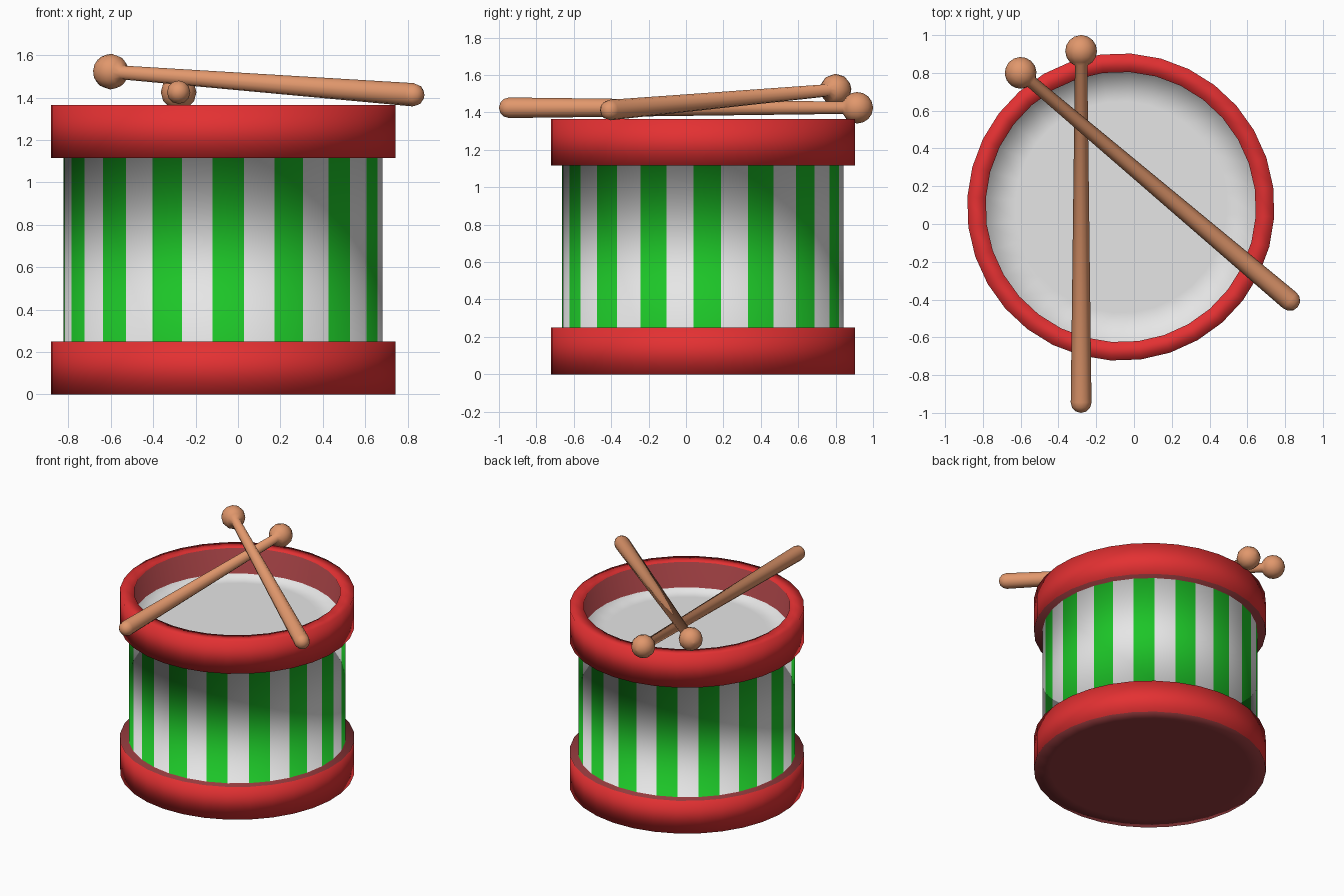
import bpy, bmesh, math
from mathutils import Vector, Matrix

cube = bpy.data.objects.get("Cube")
if cube:
    bpy.data.objects.remove(cube, do_unlink=True)


def make_material(name, rgb):
    mat = bpy.data.materials.new(name)
    mat.use_nodes = True
    mat.diffuse_color = (*rgb, 1)
    mat.node_tree.nodes["Principled BSDF"].inputs["Base Color"].default_value = (*rgb, 1)
    return mat


red = make_material("bright red", (0.77, 0.03, 0.032))
dull_red = make_material("dull red", (0.30, 0.043, 0.047))
white = make_material("white", (0.79, 0.79, 0.79))
green = make_material("green", (0.012, 0.56, 0.021))
wood = make_material("wood", (0.75, 0.31, 0.15))


def lathe(name, profile, steps, materials, start=0.0):
    """Turn a (radius, height) profile around z into a smooth mesh."""
    bm = bmesh.new()
    turn = Matrix.Rotation(start, 3, 'Z')
    verts = [bm.verts.new(turn @ Vector((r, 0, z))) for r, z in profile]
    edges = [bm.edges.new(pair) for pair in zip(verts, verts[1:])]
    bmesh.ops.spin(bm, geom=verts + edges, cent=(0, 0, 0), axis=(0, 0, 1),
                   angle=math.tau, steps=steps, use_duplicate=False)
    bmesh.ops.remove_doubles(bm, verts=bm.verts, dist=0.0005)
    bmesh.ops.recalc_face_normals(bm, faces=bm.faces)
    for face in bm.faces:
        face.smooth = True
    mesh = bpy.data.meshes.new(name)
    bm.to_mesh(mesh)
    bm.free()
    for mat in materials:
        mesh.materials.append(mat)
    obj = bpy.data.objects.new(name, mesh)
    bpy.context.collection.objects.link(obj)
    return obj


# Drum: bottom hoop, striped wall, top hoop and sunken head in one smooth shell
SIDES = 32
STEP = math.tau / SIDES
START = math.radians(-3.75)
HOOP, WALL, INNER = 0.814, 0.754, 0.716
LOW, HIGH, TOP, HEAD = 0.25, 1.115, 1.365, 1.17
shell = lathe("drum_shell",
              [(0, 0), (0.70, 0), (HOOP, 0), (HOOP, LOW), (WALL, LOW), (WALL, HIGH),
               (HOOP, HIGH), (HOOP, TOP), (INNER, TOP), (INNER, HEAD),
               (0.56, HEAD), (0, HEAD)],
              SIDES, [red, dull_red, white, green], START)
shell.location = (-0.07, 0.09, 0)

# Bright hoops, dull ledges, underside and inner wall, white head, striped wall
for face in shell.data.polygons:
    c = face.center
    radius = math.hypot(c.x, c.y)
    level = abs(face.normal.z) > 0.9
    if level and abs(c.z - HEAD) < 0.001:
        face.material_index = 2
    elif level and c.z < HIGH + 0.01:
        face.material_index = 1
    elif not level and c.z > HEAD and radius < WALL:
        face.material_index = 1
    elif not level and LOW < c.z < HIGH:
        stripe = math.floor(((math.atan2(c.y, c.x) - START) % math.tau) / STEP)
        face.material_index = 2 if stripe % 2 else 3


# Drumsticks: rounded butt, tapered shaft and ball turned from one profile
def arc(radius, centre, degrees):
    return [(radius * math.sin(math.radians(d)), centre - radius * math.cos(math.radians(d)))
            for d in degrees]


def drumstick(name, butt, tip):
    butt, tip = Vector(butt), Vector(tip)
    axis = tip - butt
    profile = arc(0.055, 0, (0, 30, 60, 90)) + arc(0.084, axis.length, range(23, 181, 22))
    profile.append((0, axis.length + 0.084))
    stick = lathe(name, profile, 12, [wood])
    stick.location = butt
    stick.rotation_mode = 'QUATERNION'
    stick.rotation_quaternion = axis.to_track_quat('Z', 'Y')


drumstick("straight_stick", (-0.28, -0.945, 1.425), (-0.28, 0.916, 1.425))
drumstick("slanted_stick", (0.825, -0.405, 1.413), (-0.60, 0.80, 1.522))
